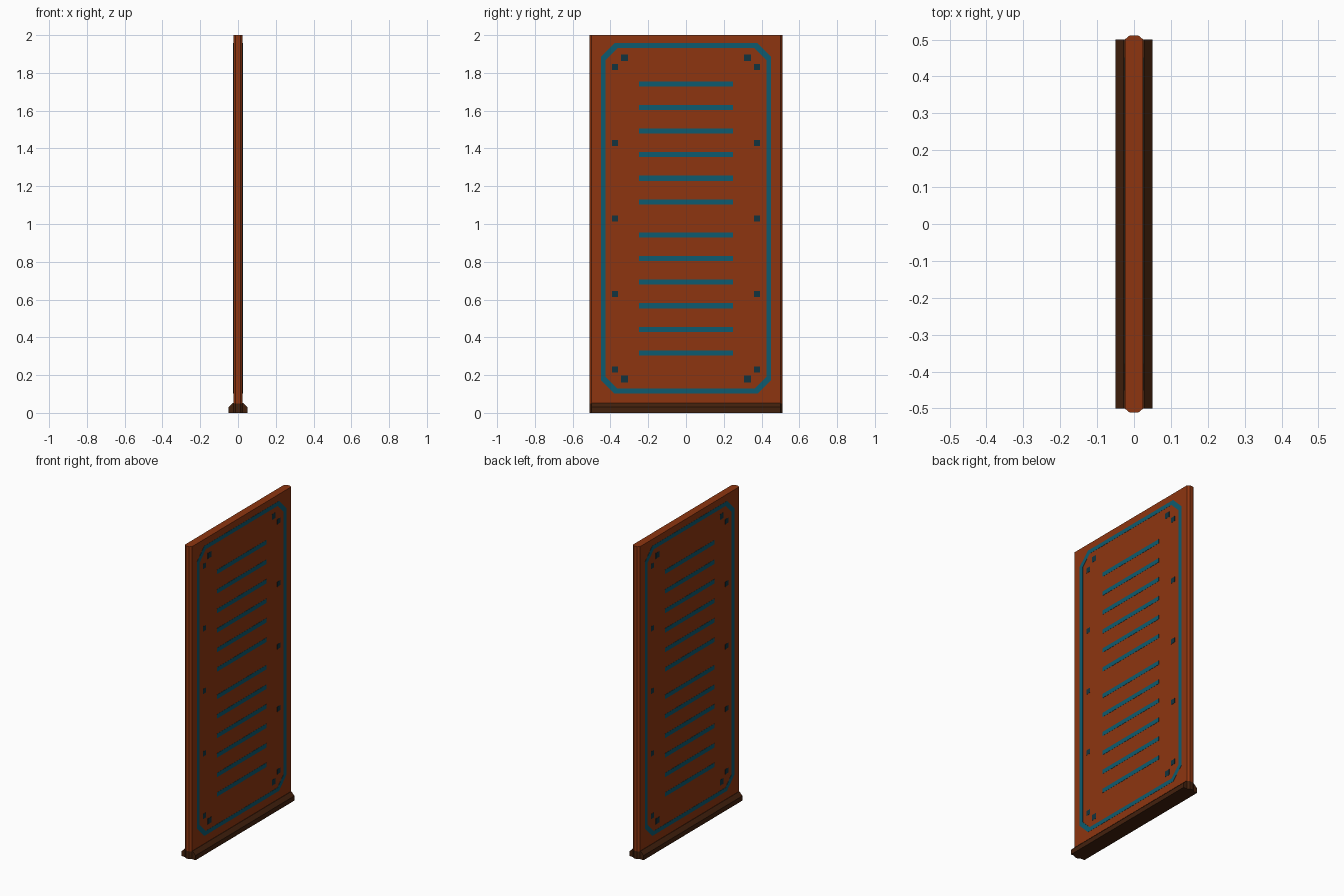
import bpy, bmesh
from mathutils import Vector

if "Cube" in bpy.data.objects:
    bpy.data.objects.remove(bpy.data.objects["Cube"])


def material(name, rgb):
    m = bpy.data.materials.new(name)
    m.diffuse_color = (*rgb, 1)
    m.use_nodes = True
    m.node_tree.nodes["Principled BSDF"].inputs["Base Color"].default_value = m.diffuse_color
    return m


RUST = material("rust_orange", (0.27, 0.036, 0.005))
BROWN = material("dark_brown", (0.055, 0.015, 0.004))
TEAL = material("teal", (0.004, 0.105, 0.16))
SLATE = material("dark_slate", (0.006, 0.034, 0.05))


def finish(bm, name, mat):
    bmesh.ops.recalc_face_normals(bm, faces=bm.faces[:])
    me = bpy.data.meshes.new(name)
    bm.to_mesh(me)
    bm.free()
    me.materials.append(mat)
    ob = bpy.data.objects.new(name, me)
    bpy.context.collection.objects.link(ob)
    return ob


def prism(name, points, direction, mat):
    """Extrude a closed 3D outline along a direction."""
    bm = bmesh.new()
    face = bm.faces.new([bm.verts.new(p) for p in points])
    ext = bmesh.ops.extrude_face_region(bm, geom=[face])
    vs = [g for g in ext["geom"] if isinstance(g, bmesh.types.BMVert)]
    bmesh.ops.translate(bm, verts=vs, vec=Vector(direction))
    # extruding a region may remove the source cap: restore it if so
    edges = [e for e in bm.edges if e.is_boundary]
    if edges:
        bmesh.ops.holes_fill(bm, edges=edges)
    return finish(bm, name, mat)


# Panel with chamfered side edges, and its dark lower end
T = 0.025
PLAN = [(T, -0.5), (T, 0.5), (0.012, 0.511), (-0.012, 0.511),
        (-T, 0.5), (-T, -0.5), (-0.012, -0.511), (0.012, -0.511)]
prism("door_panel", [(x, y, 0.05) for x, y in PLAN], (0, 0, 1.95), RUST)
prism("panel_foot", [(x, y, 0) for x, y in PLAN], (0, 0, 0.05), BROWN)

# Chamfered floor rails on either side
for s, side in ((1, "right"), (-1, "left")):
    prof = [(T, 0), (0.05, 0), (0.05, 0.03), (0.028, 0.052), (T, 0.052)]
    prism("floor_rail_" + side, [(s * x, -0.5, z) for x, z in prof], (0, 1, 0), BROWN)

LIFT = 0.001


def plates(name, rects, s, mat):
    """Thin plates on one face of the panel: (y, z, width, height)."""
    bm = bmesh.new()
    for y, z, w, h in rects:
        vs = bmesh.ops.create_cube(bm, size=1)["verts"]
        for v in vs:
            v.co = Vector((s * T + v.co.x * 2 * LIFT, y + v.co.y * w, z + v.co.z * h))
    return finish(bm, name, mat)


def octagon(y, z0, z1, c):
    return [(-y + c, z0), (y - c, z0), (y, z0 + c), (y, z1 - c),
            (y - c, z1), (-y + c, z1), (-y, z1 - c), (-y, z0 + c)]


def border(name, s):
    """Octagonal inlaid frame."""
    bm = bmesh.new()
    outer, inner = octagon(0.451, 0.102, 1.957, 0.073), octagon(0.425, 0.128, 1.931, 0.062)
    loops = [[bm.verts.new((s * (T + d), y, z)) for y, z in o]
             for o, d in ((outer, -LIFT), (outer, LIFT), (inner, LIFT), (inner, -LIFT))]
    for k in range(4):
        a, b = loops[k], loops[(k + 1) % 4]
        for i in range(8):
            j = (i + 1) % 8
            bm.faces.new((a[i], a[j], b[j], b[i]))
    return finish(bm, name, TEAL)


# Slats in two groups of six, rivets along the edges and in the corners
slats = [(0, top - 0.125 * i, 0.5, 0.027) for top in (1.742, 0.942) for i in range(6)]
rivets = [(m * 0.376, 0.23 + 0.4 * i, 0.032, 0.032) for m in (1, -1) for i in range(5)]
rivets += [(m * 0.325, z, 0.036, 0.036) for m in (1, -1) for z in (0.18, 1.88)]

for s, side in ((1, "right"), (-1, "left")):
    border("border_" + side, s)
    plates("slats_" + side, slats, s, TEAL)
    plates("rivets_" + side, rivets, s, SLATE)
